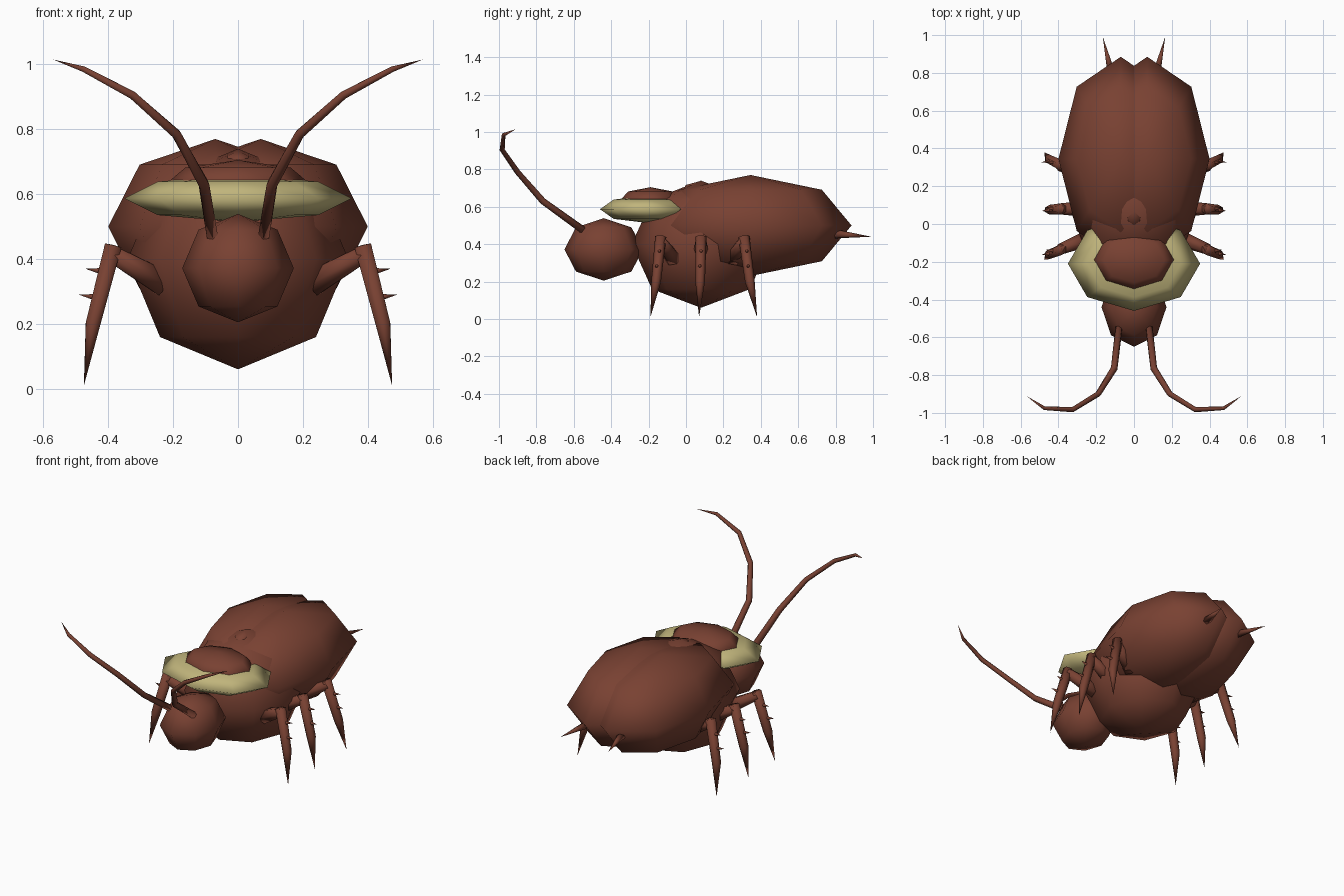
import bpy, bmesh
from mathutils import Vector, Matrix

if "Cube" in bpy.data.objects:
    bpy.data.objects.remove(bpy.data.objects["Cube"])


def material(name, rgb):
    m = bpy.data.materials.new(name)
    m.diffuse_color = (*rgb, 1)
    m.use_nodes = True
    m.node_tree.nodes["Principled BSDF"].inputs["Base Color"].default_value = m.diffuse_color
    return m


brown = material("chestnut_brown", (0.19, 0.053, 0.032))
cream = material("pale_cream", (0.53, 0.46, 0.20))


def finish(name, bm, mat):
    bmesh.ops.recalc_face_normals(bm, faces=bm.faces)
    for f in bm.faces:
        f.smooth = True
    me = bpy.data.meshes.new(name)
    bm.to_mesh(me)
    bm.free()
    me.materials.append(mat)
    ob = bpy.data.objects.new(name, me)
    bpy.context.collection.objects.link(ob)
    return ob


def ellipsoid(name, centre, size, mat=brown):
    bm = bmesh.new()
    bmesh.ops.create_uvsphere(bm, u_segments=8, v_segments=4, radius=1)
    bmesh.ops.transform(bm, verts=bm.verts,
                        matrix=Matrix.Translation(centre) @ Matrix.Diagonal((*size, 1)))
    return finish(name, bm, mat)


def add_tube(bm, points, radii, sides=6):
    """Tapered tube through the points; a zero radius at the end makes a tip."""
    pts = [Vector(p) for p in points]
    rings = []
    for i, (p, r) in enumerate(zip(pts, radii)):
        d = (pts[min(i + 1, len(pts) - 1)] - pts[max(i - 1, 0)]).normalized()
        if r == 0:
            rings.append([bm.verts.new(p)])
            continue
        ref = Vector((0, 1, 0)) if abs(d.y) < 0.85 else Vector((0, 0, 1))
        u = (ref - d * ref.dot(d)).normalized()
        ring = []
        for k in range(sides):
            ring.append(bm.verts.new(p + Matrix.Rotation(k * 6.283185 / sides, 3, d) @ u * r))
        rings.append(ring)
    for a, b in zip(rings, rings[1:]):
        for k in range(sides):
            n = (k + 1) % sides
            bm.faces.new((a[k], a[n], b[0]) if len(b) == 1 else (a[k], a[n], b[n], b[k]))
    for end in (rings[0], rings[-1]):
        if len(end) > 1:
            bm.faces.new(end)


def tubes(name, side, parts, sides=6):
    bm = bmesh.new()
    for points, radii in parts:
        add_tube(bm, [(side * x, y, z) for x, y, z in points], radii, sides)
    return finish(name, bm, brown)


# Body segments
ellipsoid("head", (0, -0.44, 0.372), (0.172, 0.21, 0.167))
ellipsoid("thorax", (0, 0.08, 0.40), (0.34, 0.37, 0.34))
ellipsoid("collar", (0, -0.21, 0.587), (0.35, 0.25, 0.073), cream)
ellipsoid("collar_shield", (0, -0.19, 0.625), (0.23, 0.17, 0.08))
ellipsoid("wing_base_plate", (0, 0.07, 0.67), (0.06, 0.10, 0.066))

for side, label in ((1, "right"), (-1, "left")):
    # Wing case
    ellipsoid(label + "_wing_case", (side * 0.07, 0.345, 0.50), (0.33, 0.54, 0.27))

    # Antenna
    tubes(label + "_antenna", side, [(
        [(0.08, -0.55, 0.475), (0.105, -0.765, 0.63), (0.19, -0.90, 0.785),
         (0.325, -0.983, 0.905), (0.475, -0.975, 0.985), (0.57, -0.91, 1.015)],
        [0.02, 0.018, 0.016, 0.014, 0.010, 0])])

    # Tail spike
    tubes(label + "_tail_spike", side,
          [([(0.12, 0.80, 0.455), (0.165, 0.99, 0.44)], [0.024, 0])])

    # Legs: thigh, shin and two outward spines
    for leg, hip, knee, foot in (("front", -0.07, -0.135, -0.19),
                                 ("middle", 0.08, 0.08, 0.07),
                                 ("hind", 0.25, 0.31, 0.38)):
        mid = knee + (foot - knee) * 0.45
        parts = [([(0.23, hip, 0.325), (0.395, knee, 0.42)], [0.045, 0.029]),
                 ([(0.385, knee, 0.44), (0.447, mid, 0.20), (0.475, foot, 0.01)],
                  [0.030, 0.026, 0])]
        for x, z, t, dy in ((0.405, 0.36, 0.18, 0.008), (0.425, 0.28, 0.35, -0.008)):
            y = knee + (foot - knee) * t
            parts.append(([(x, y, z), (x + 0.065, y + dy, z + 0.01)], [0.015, 0]))
        tubes(f"{label}_{leg}_leg", side, parts)
